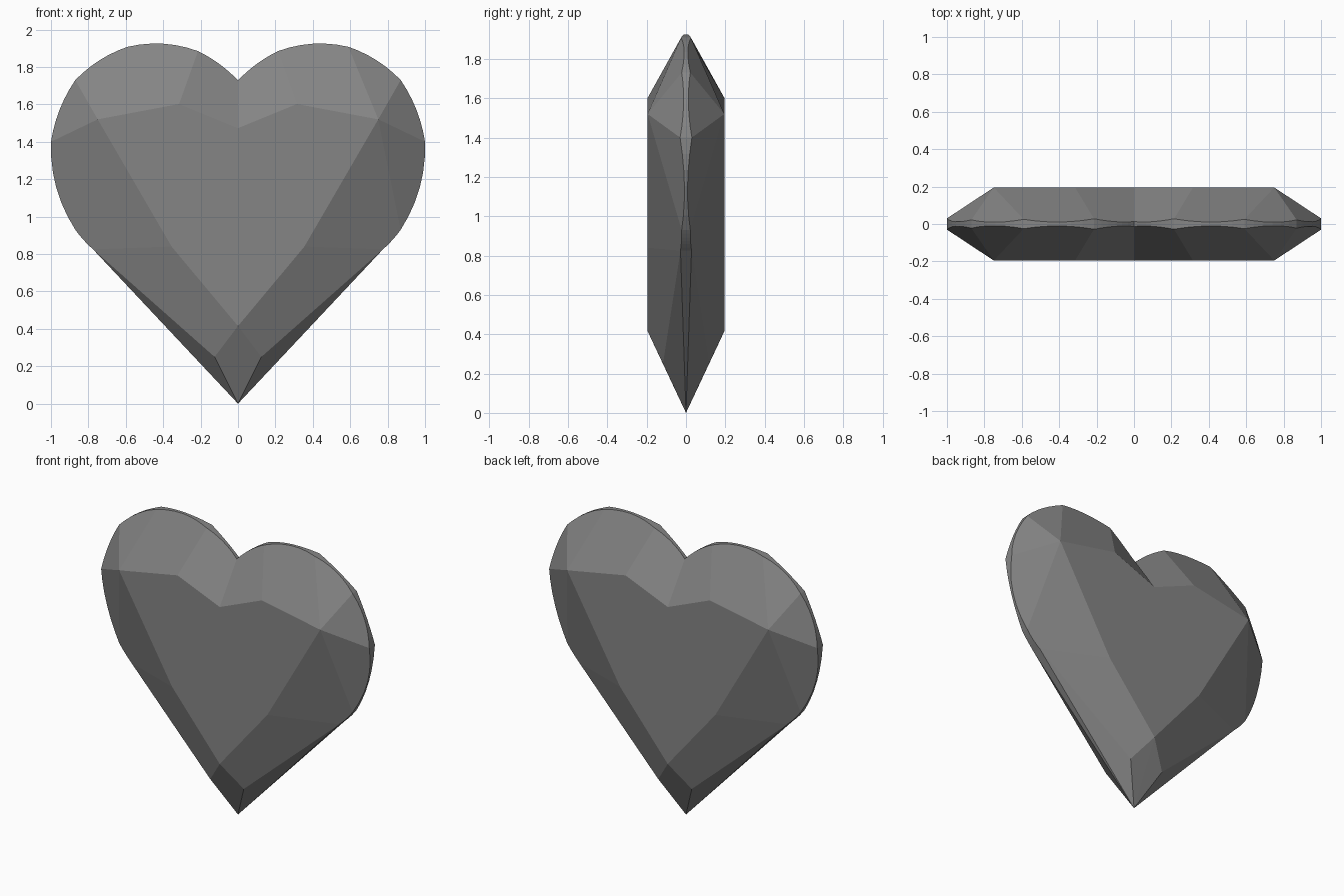
import bpy, bmesh
from mathutils import Vector

if "Cube" in bpy.data.objects:
    bpy.data.objects.remove(bpy.data.objects["Cube"])

DEPTH = 0.195

bm = bmesh.new()


def point(x, z, y=DEPTH):
    return bm.verts.new((x, -y, z))


def arc(a, b, bulge, dip, steps=6):
    """Girdle points between two corners, bowed outward and dipping to the centre plane."""
    a_co, b_co = a.co, b.co
    d = (b_co - a_co).normalized()
    out = Vector((-d.z, 0, d.x)).normalized()
    pts = [a]
    for i in range(1, steps):
        t = i / steps
        w = 4 * t * (1 - t)
        p = a_co.lerp(b_co, t) + out * bulge * w
        p.y += dip * w
        pts.append(bm.verts.new(p))
    return pts + [b]


# Corners of the flat front table (right half)
notch, lobe, shoulder = point(0, 1.473), point(0.315, 1.602), point(0.75, 1.52)
waist, foot = point(0.355, 0.84), point(0, 0.415)
bm.faces.new((notch, lobe, shoulder, waist, foot))

# Corners of the outer girdle: x, z, half thickness
rim = [point(*c) for c in ((0, 1.728, 0.013), (0.214, 1.885, 0.028), (0.59, 1.908, 0.025),
                           (0.87, 1.73, 0.022), (1.0, 1.4, 0.03), (0.87, 0.93, 0.022),
                           (0.775, 0.825, 0.028))]

# Inner table corners, outward bulge and dip for each crown facet
facets = [((lobe, notch), 0.012, 0.008), ((shoulder, lobe), 0.028, 0.016),
          ((shoulder,), 0.02, 0.014), ((shoulder,), 0.02, 0.014),
          ((shoulder,), 0.038, 0.018), ((waist, shoulder), 0.004, 0.002)]
for i, (inner, bulge, dip) in enumerate(facets):
    edge = arc(rim[i], rim[i + 1], bulge, dip)
    bm.faces.new(edge + list(inner))
    # Thin girdle wall down to the centre plane
    base = [bm.verts.new((v.co.x, 0, v.co.z)) for v in edge]
    for j in range(len(edge) - 1):
        bm.faces.new((edge[j], base[j], base[j + 1], edge[j + 1]))

# Lower side facet, tip kite and keel facets
tip, keel = point(0, 0, 0), point(0.125, 0.25, 0.117)
bm.faces.new((rim[-1], keel, foot, waist))
bm.faces.new((foot, keel, tip))
bm.faces.new((keel, rim[-1], tip))
bm.faces.new((rim[-1], base[-1], tip))

bmesh.ops.remove_doubles(bm, verts=bm.verts, dist=0.0005)

# Mirror left/right and front/back
for axis in (0, 1):
    dup = bmesh.ops.duplicate(bm, geom=bm.verts[:] + bm.edges[:] + bm.faces[:])["geom"]
    for v in (g for g in dup if isinstance(g, bmesh.types.BMVert)):
        v.co[axis] *= -1
    bmesh.ops.remove_doubles(bm, verts=bm.verts, dist=0.0005)

# Join the two halves of the flat tables and facets crossing the middle
bmesh.ops.dissolve_limit(bm, angle_limit=0.002, verts=bm.verts[:], edges=bm.edges[:])
bmesh.ops.recalc_face_normals(bm, faces=bm.faces)

mesh = bpy.data.meshes.new("heart_gem")
bm.to_mesh(mesh)
bm.free()
gem = bpy.data.objects.new("heart_gem", mesh)
bpy.context.collection.objects.link(gem)

# Dark grey stone
stone = bpy.data.materials.new("dark_stone")
stone.diffuse_color = (0.235, 0.235, 0.235, 1)
stone.use_nodes = True
stone.node_tree.nodes["Principled BSDF"].inputs["Base Color"].default_value = stone.diffuse_color
mesh.materials.append(stone)
